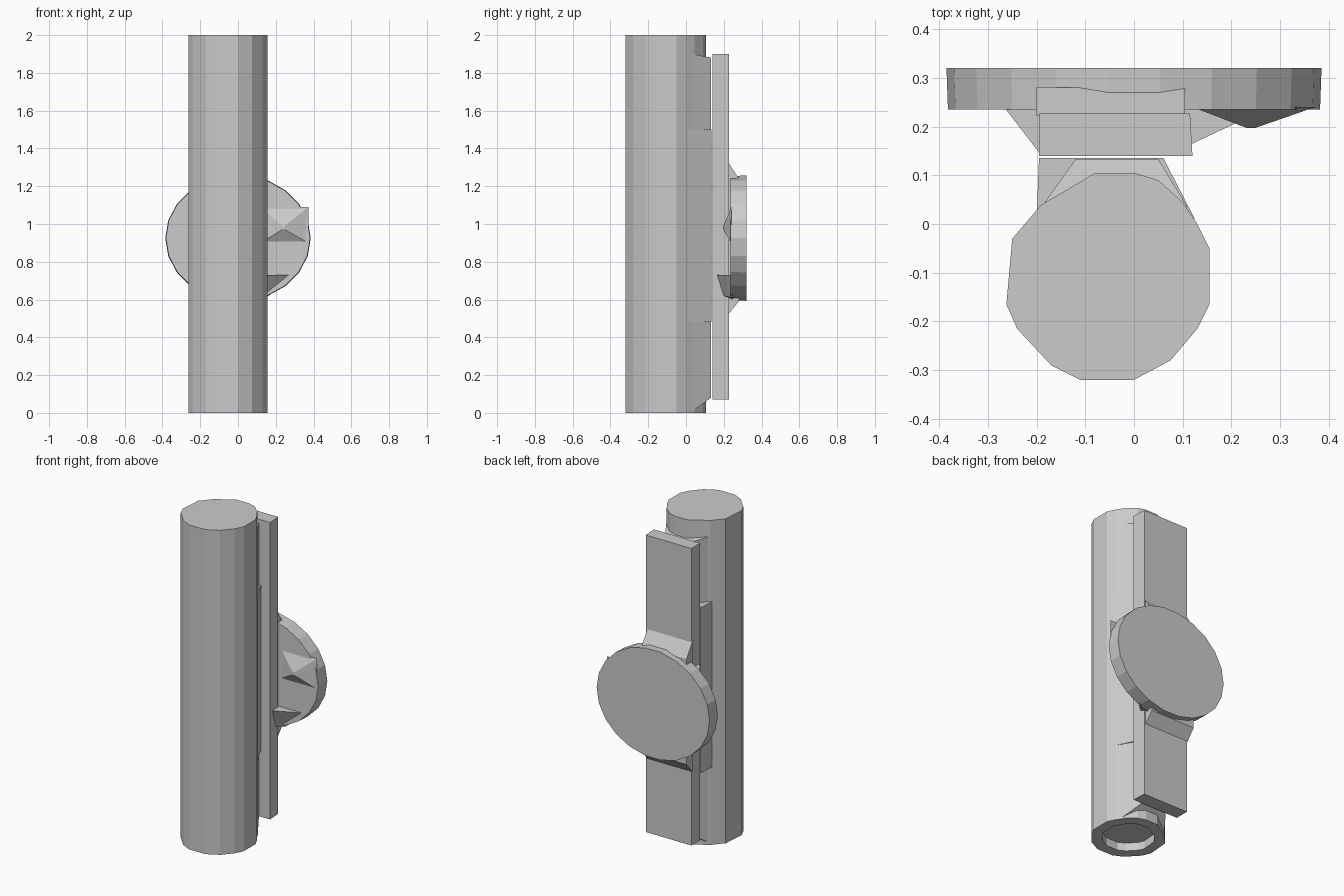
import bpy, bmesh, math

if "Cube" in bpy.data.objects:
    bpy.data.objects.remove(bpy.data.objects["Cube"])


def loft(name, rings):
    """Skin a closed solid through rings that share a point count."""
    bm = bmesh.new()
    loops = [[bm.verts.new(p) for p in ring] for ring in rings]
    n = len(loops[0])
    for a, b in zip(loops, loops[1:]):
        for i in range(n):
            j = (i + 1) % n
            bm.faces.new((a[i], a[j], b[j], b[i]))
    bm.faces.new(loops[0])
    bm.faces.new(loops[-1])
    bmesh.ops.recalc_face_normals(bm, faces=bm.faces)
    mesh = bpy.data.meshes.new(name)
    bm.to_mesh(mesh)
    bm.free()
    obj = bpy.data.objects.new(name, mesh)
    bpy.context.collection.objects.link(obj)
    return obj


def at_z(profile, z):
    return [(x, y, z) for x, y in profile]


def rect_xz(x0, x1, z0, z1, y):
    return [(x0, y, z0), (x1, y, z0), (x1, y, z1), (x0, y, z1)]


def oval(rx, rz, y, cz=0.925, n=22):
    return [(rx * math.cos(2 * math.pi * i / n), y,
             cz + rz * math.sin(2 * math.pi * i / n)) for i in range(n)]


# Faceted main column with a shallow pocket in its base
outline = [(-0.11, -0.32), (0, -0.32), (0.075, -0.28), (0.13, -0.215),
           (0.155, -0.165), (0.155, -0.05), (0.13, 0), (0.10, 0.045),
           (0.05, 0.09), (0, 0.105), (-0.08, 0.105), (-0.13, 0.075),
           (-0.19, 0.04), (-0.25, -0.03), (-0.262, -0.165),
           (-0.24, -0.215), (-0.17, -0.29)]
inner = [(-0.053 + (x + 0.053) * 0.7, -0.107 + (y + 0.107) * 0.7)
         for x, y in outline]
loft("column", [at_z(inner, 0.05), at_z(inner, 0.0),
                at_z(outline, 0.0), at_z(outline, 2.0)])

# Narrow rib down the back of the column, sloped at both ends
loft("column_rib", [rect_xz(-0.19, 0.11, 0.01, 1.90, 0.035),
                    rect_xz(-0.12, 0.05, 0.08, 1.88, 0.133)])

# Wider saddle behind the middle of the column
loft("middle_saddle", [rect_xz(-0.20, 0.125, 0.48, 1.50, 0.01),
                       rect_xz(-0.195, 0.06, 0.48, 1.50, 0.136)])

# Long flat mounting plate
loft("mounting_plate", [rect_xz(-0.195, 0.12, 0.07, 1.90, 0.14),
                        rect_xz(-0.195, 0.115, 0.07, 1.90, 0.227)])

# Oval back disc
loft("back_disc", [oval(0.382, 0.332, 0.235), oval(0.385, 0.335, 0.32)])

# Flared collar joining plate and disc
loft("disc_collar", [rect_xz(-0.20, 0.105, 0.52, 1.33, 0.222),
                     rect_xz(-0.20, 0.105, 0.59, 1.24, 0.28)])

# Angled gusset from plate edge to the left side of the disc
gusset = [(-0.19, 0.14), (-0.265, 0.238), (-0.19, 0.238)]
loft("left_gusset", [at_z(gusset, 0.72), at_z(gusset, 1.16)])

# Lower right wedge bracing the disc
loft("lower_wedge", [
    [(0.10, 0.165, 0.73), (0.12, 0.165, 0.73), (0.12, 0.20, 0.62), (0.10, 0.20, 0.62)],
    [(0.10, 0.25, 0.73), (0.30, 0.25, 0.73), (0.15, 0.25, 0.61), (0.10, 0.25, 0.60)]])

# Low pointed boss on the front of the disc
loft("front_boss", [rect_xz(0.232, 0.248, 0.97, 0.99, 0.197),
                    rect_xz(0.12, 0.372, 0.90, 1.09, 0.24)])
